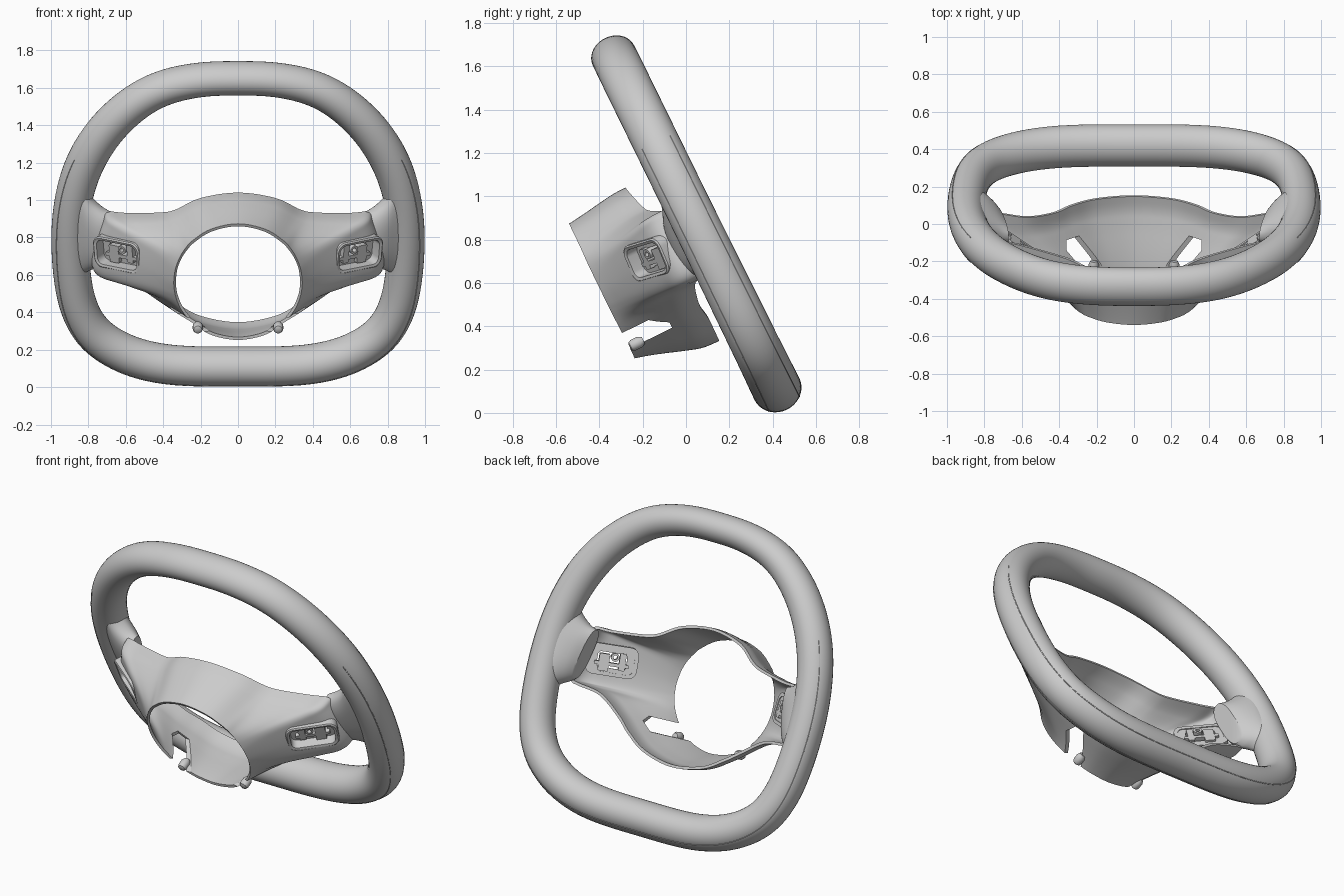
import bpy, bmesh, math
from mathutils import Matrix, Vector

if "Cube" in bpy.data.objects:
    bpy.data.objects.remove(bpy.data.objects["Cube"])

# Wheel frame: local x = right, y = up along the wheel plane, z = towards the front
S, C = 0.44, 0.898
M = Matrix(((1, 0, 0, 0), (0, -S, -C, 0.045), (0, C, -S, 0.875), (0, 0, 0, 1)))


def spline(rows, steps, closed=True):
    """Catmull-Rom interpolation of tuples of any length."""
    n, out = len(rows), []
    for i in range(n if closed else n - 1):
        if closed:
            a, b, c, d = (rows[(i + k) % n] for k in (-1, 0, 1, 2))
        else:
            a, b, c, d = (rows[min(max(i + k, 0), n - 1)] for k in (-1, 0, 1, 2))
        for j in range(steps):
            t = j / steps
            out.append(tuple(0.5 * (2 * q + (r - p) * t + (2 * p - 5 * q + 4 * r - s) * t * t
                                    + (3 * q - p - 3 * r + s) * t ** 3)
                             for p, q, r, s in zip(a, b, c, d)))
    if not closed:
        out.append(rows[-1])
    return out


def loft(name, rings, wrap=False, caps=False, mirror=False):
    bm = bmesh.new()
    vs = [[bm.verts.new(p) for p in r] for r in rings]
    n, m = len(vs), len(vs[0])
    for i in range(n if wrap else n - 1):
        for j in range(m):
            a, b = vs[i], vs[(i + 1) % n]
            bm.faces.new((a[j], a[(j + 1) % m], b[(j + 1) % m], b[j]))
    if caps:
        bm.faces.new(vs[0])
        bm.faces.new(vs[-1])
    bmesh.ops.recalc_face_normals(bm, faces=bm.faces)
    me = bpy.data.meshes.new(name)
    bm.to_mesh(me)
    bm.free()
    ob = bpy.data.objects.new(name, me)
    bpy.context.collection.objects.link(ob)
    ob.matrix_world = M
    if mirror:
        ob.modifiers.new("mirror", 'MIRROR').use_mirror_merge = False
    return ob


def finish(ob, angle=35):
    bpy.ops.object.select_all(action='DESELECT')
    bpy.context.view_layer.objects.active = ob
    ob.select_set(True)
    bpy.ops.object.convert(target='MESH')
    bpy.ops.object.shade_smooth_by_angle(angle=math.radians(angle))


def mirrored(half):
    """Complete a closed loop from its right half (first and last on the axis)."""
    return half + [(-p[0],) + tuple(p[1:]) for p in half[-2:0:-1]]


# Rim: D-shaped path (x, up, in-plane radius, depth radius)
half = [(0, .864, .088, .106), (.22, .855, .089, .106), (.46, .785, .094, .107), (.67, .607, .1, .107),
        (.81, .385, .103, .107), (.88, .15, .1, .107), (.9, -.095, .1, .108), (.882, -.36, .1, .11),
        (.838, -.54, .1, .111), (.75, -.68, .102, .112), (.59, -.785, .104, .114), (.4, -.838, .105, .115),
        (.2, -.852, .105, .115), (0, -.852, .105, .115)]
path = spline(mirrored(half), 8)
# relax the path slightly so the curvature flows evenly
for _ in range(14):
    path = [tuple((a + 2 * b + c) / 4 for a, b, c in zip(path[i - 1], path[i], path[(i + 1) % len(path)]))
            for i in range(len(path))]


def rim_frame(i):
    a, b = path[i - 1], path[(i + 1) % len(path)]
    t = Vector((b[0] - a[0], b[1] - a[1], 0)).normalized()
    return Vector((path[i][0], path[i][1], 0)), Vector((-t.y, t.x, 0))


def rim_point(i, ang):
    c, out = rim_frame(i)
    return c + out * path[i][2] * math.cos(ang) + Vector((0, 0, path[i][3] * math.sin(ang)))


N = len(path)
finish(loft("rim", [[rim_point(i, math.tau * k / 36) for k in range(36)] for i in range(N)], wrap=True))

# Fine leather seams along the lower rim, front and back
for label, ang in (("front", 0.75), ("back", -0.75)):
    rings = []
    for i in range(4 * 8, N - 4 * 8 + 1):
        c, out = rim_point(i, ang), rim_frame(i)[1]
        rings.append([c + out * .0025 * math.cos(k * math.pi / 3) + Vector((0, 0, .0025 * math.sin(k * math.pi / 3)))
                      for k in range(6)])
    finish(loft(label + "_rim_seam", rings, caps=True))

# Grips that join the rim to the spokes: (x, low, high, back, front)
sections = spline([(.70, -.20, .10, .02, .14), (.74, -.225, .12, -.02, .15), (.79, -.25, .175, -.055, .135),
                   (.84, -.29, .27, -.075, .108), (.90, -.32, .33, -.075, .075)], 4, closed=False)
rings = []
for x, lo, hi, bk, fr in sections:
    ring = []
    for k in range(40):
        c, s = math.cos(math.tau * k / 40), math.sin(math.tau * k / 40)
        u = math.copysign(abs(c) ** .8, c)
        w = math.copysign(abs(s) ** .8, s)
        ring.append((x - .03 * u * (x < .8) * (.8 - x) / .1, (lo + hi) / 2 + u * (hi - lo) / 2,
                     (bk + fr) / 2 + w * (fr - bk) / 2))
    rings.append(ring)
finish(loft("spoke_grips", rings, caps=True, mirror=True))

# Hub cover with spokes: front circle angle, then the matching rear outline point
outline = [(0, 0, .283, .219), (25, .2, .246, .21), (45, .33, .166, .185), (55, .42, .138, .165),
           (63, .6, .114, .12), (70, .69, .11, .1), (78, .715, .07, .1), (90, .755, -.05, .1),
           (100, .775, -.16, .1), (106, .76, -.215, .1), (112, .71, -.228, .1), (120, .57, -.25, .13),
           (132, .43, -.34, .15), (145, .33, -.415, .14), (160, .2, -.49, .14), (180, 0, -.527, .141)]
R, CV, FRONT = .338, -.09, .525
rows = [(x, v, n, R * math.sin(math.radians(a)), CV + R * math.cos(math.radians(a))) for a, x, v, n in outline]
cols = spline(mirrored([(fx, x, v, n, fv) for x, v, n, fx, fv in rows][:1]), 1) and spline(
    rows + [(-x, v, n, -fx, fv) for x, v, n, fx, fv in rows[-2:0:-1]], 6)
profile = spline([(0, 0), (.1, .1), (.25, .23), (.43, .37), (.62, .51), (.8, .65), (.92, .75), (.985, .86), (1, 1)],
                 3, closed=False)
hub = loft("hub_cover", [[(fx + (x - fx) * a, fv + (v - fv) * a, FRONT + (n - FRONT) * b)
                          for x, v, n, fx, fv in cols] for a, b in profile])
solid = hub.modifiers.new("thickness", 'SOLIDIFY')
solid.thickness, solid.offset = .016, 0

# Frame of the switch pocket on the right spoke
t = Vector((.26, -.03, -.18)).normalized()
w = t.cross(Vector((0, 1, 0))).normalized()
u = w.cross(t)
pocket = Vector((.645, -.052, .275))


def slab(hx, hy, r, depth, cx=0, cy=0):
    """Rounded rectangle ring at a depth inside the switch pocket."""
    pts = []
    for q, (sx, sy) in enumerate(((1, 1), (-1, 1), (-1, -1), (1, -1))):
        for k in range(7):
            a = math.pi / 2 * (q + k / 6)
            px, py = cx + sx * (hx - r) + r * math.cos(a), cy + sy * (hy - r) + r * math.sin(a)
            pts.append(pocket + t * px + u * py + w * depth)
    return pts


# Cutters: switch pockets and the notches beside the lower skirt
cut_pocket = loft("pocket_cutter", [slab(.142, .084, .045, d) for d in (-.13, .15)], caps=True, mirror=True)
box = [(.15, -.385), (.36, -.385), (.36, -.305), (.15, -.305)]
cut_notch = loft("notch_cutter", [[(x, v, n) for x, v in box] for n in (.31, .62)], caps=True, mirror=True)
for cutter in (cut_pocket, cut_notch):
    cutter.hide_render = True
    finish(cutter)
    mod = hub.modifiers.new("cut", 'BOOLEAN')
    mod.operation, mod.solver, mod.object = 'DIFFERENCE', 'EXACT', cutter
finish(hub, 30)
for cutter in (cut_pocket, cut_notch):
    bpy.data.objects.remove(cutter)

# Switch pockets: bezel wall, floor with a slot, and inner fittings
finish(loft("switch_bezels", [slab(.15, .09, .05, -.075), slab(.15, .09, .05, .006), slab(.143, .083, .045, .012),
                              slab(.128, .07, .035, .008), slab(.128, .07, .035, -.075)],
            wrap=True, mirror=True))
finish(loft("switch_floors", [slab(.13, .072, .036, -.07), slab(.13, .072, .036, -.055),
                              slab(.085, .045, .02, -.055), slab(.085, .045, .02, -.07)], wrap=True, mirror=True))
for name, args in (("switch_block_outer", (.03, .05, .006, .045, -.015)),
                   ("switch_block_inner", (.018, .05, .005, -.06, .0)),
                   ("switch_bridge", (.1, .01, .005, 0, -.022))):
    finish(loft(name, [slab(*args[:3], d, *args[3:]) for d in (-.085, -.03)], caps=True, mirror=True))
finish(loft("switch_screw_post", [slab(r, r, r, d, -.015, .022) for r, d in
                                  ((.024, -.095), (.024, -.02), (.012, -.02), (.012, -.095))],
            wrap=True, mirror=True))

# Short screw bosses in the skirt notches
prof = [(.012, .525), (.022, .52), (.027, .508), (.027, .475), (.018, .455)]
finish(loft("screw_bosses", [[(.215 + r * math.cos(math.tau * k / 20), -.378 + r * math.sin(math.tau * k / 20), n)
                              for k in range(20)] for r, n in prof], caps=True, mirror=True))
